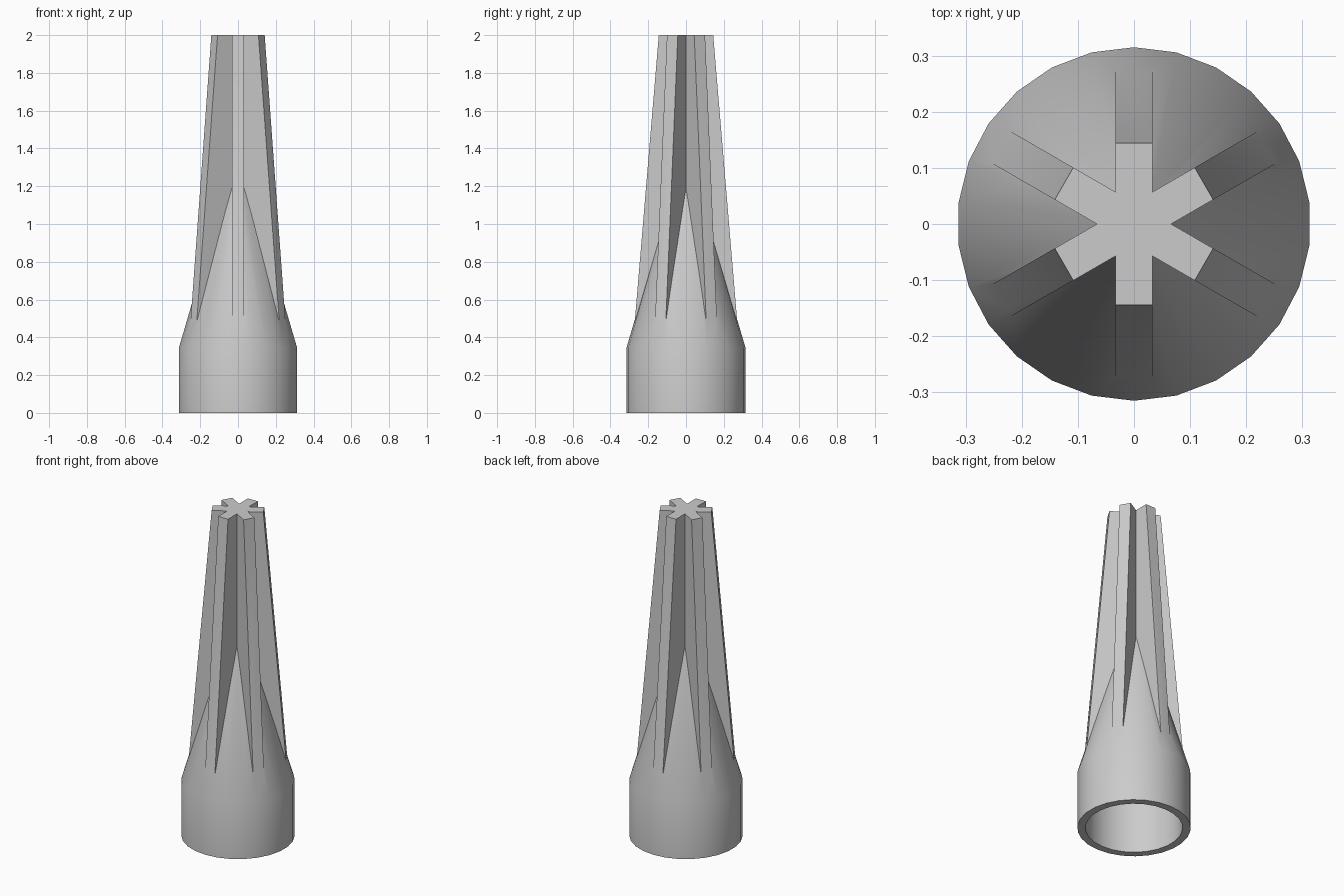
import bpy, bmesh
from math import sin, cos, pi, radians

cube = bpy.data.objects.get("Cube")
if cube:
    bpy.data.objects.remove(cube, do_unlink=True)

SIDES = 26
RIBS = 6
HALF = 0.033          # half the thickness of a rib

grey = bpy.data.materials.new("plain grey")
grey.use_nodes = True
grey.diffuse_color = (0.6, 0.6, 0.6, 1)
grey.node_tree.nodes["Principled BSDF"].inputs["Base Color"].default_value = (0.6, 0.6, 0.6, 1)


def ring(radius, z):
    return [(radius * cos(pi / 2 + 2 * pi * i / SIDES),
             radius * sin(pi / 2 + 2 * pi * i / SIDES), z) for i in range(SIDES)]


def star(tip, z):
    """Outline of crossed ribs: two tip corners, then the notch between ribs."""
    points = []
    for i in range(RIBS):
        a = radians(30) + 2 * pi * i / RIBS
        for side in (-HALF, HALF):
            points.append((tip * cos(a) - side * sin(a), tip * sin(a) + side * cos(a), z))
        notch = a + pi / RIBS
        r = HALF / sin(pi / RIBS)
        points.append((r * cos(notch), r * sin(notch), z))
    return points


def loft(name, outlines):
    """Skin a stack of equal outlines and cap both ends."""
    bm = bmesh.new()
    rows = [[bm.verts.new(p) for p in outline] for outline in outlines]
    n = len(rows[0])
    for low, high in zip(rows, rows[1:]):
        for i in range(n):
            j = (i + 1) % n
            bm.faces.new((low[i], low[j], high[j], high[i]))
    bm.faces.new(rows[0][::-1])
    bm.faces.new(rows[-1])
    bmesh.ops.recalc_face_normals(bm, faces=bm.faces)
    mesh = bpy.data.meshes.new(name)
    bm.to_mesh(mesh)
    bm.free()
    mesh.materials.append(grey)
    obj = bpy.data.objects.new(name, mesh)
    bpy.context.collection.objects.link(obj)
    return obj


# hollow socket with a conical shoulder that runs up between the ribs
nozzle = loft("ribbed_nozzle", [
    ring(0.27, 0.34), ring(0.27, 0), ring(0.315, 0), ring(0.315, 0.345), ring(0.02, 1.345)])

# six tapering ribs crossing at the middle
ribs = loft("ribs", [star(0.274, 0.45), star(0.144, 2)])

# merge the ribs into the cone
union = nozzle.modifiers.new("merge ribs", 'BOOLEAN')
union.operation = 'UNION'
union.solver = 'EXACT'
union.object = ribs
bpy.ops.object.select_all(action='DESELECT')
nozzle.select_set(True)
bpy.context.view_layer.objects.active = nozzle
bpy.ops.object.modifier_apply(modifier=union.name)
bpy.data.objects.remove(ribs, do_unlink=True)
bpy.ops.object.shade_smooth_by_angle(angle=radians(30))
